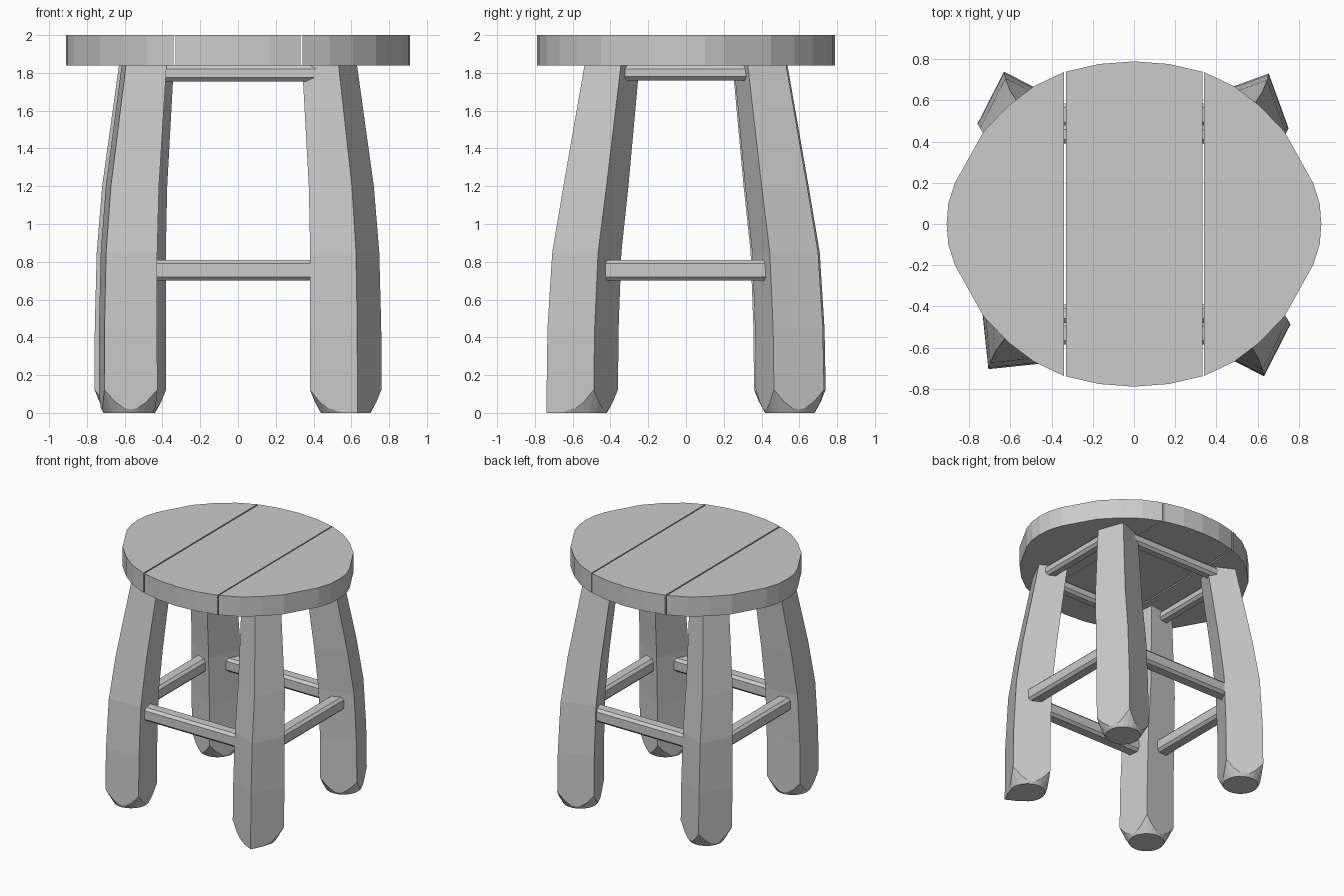
import bpy, bmesh
from math import radians, cos, sin, sqrt, pi
from mathutils import Vector, Matrix

if "Cube" in bpy.data.objects:
    bpy.data.objects.remove(bpy.data.objects["Cube"])


def make(name, bm):
    bmesh.ops.recalc_face_normals(bm, faces=bm.faces[:])
    me = bpy.data.meshes.new(name)
    bm.to_mesh(me)
    bm.free()
    ob = bpy.data.objects.new(name, me)
    bpy.context.collection.objects.link(ob)
    return ob


# Seat: oval outline cut into three planks
quarter = [(0.91, 0), (0.902, 0.1), (0.87, 0.2), (0.73, 0.45), (0.61, 0.575),
           (0.485, 0.67), (0.34, 0.738), (0.17, 0.777), (0, 0.79)]
half = quarter + [(-x, y) for x, y in reversed(quarter[:-1])]
outline = half + [(x, -y) for x, y in reversed(half[1:-1])]


def plank(name, x0, x1):
    bm = bmesh.new()
    f = bm.faces.new([bm.verts.new((x, y, 1.84)) for x, y in outline])
    for x, n in ((x0, -1), (x1, 1)):
        bmesh.ops.bisect_plane(bm, geom=bm.verts[:] + bm.edges[:] + bm.faces[:],
                               plane_co=(x, 0, 0), plane_no=(n, 0, 0), clear_outer=True)
    ext = bmesh.ops.extrude_face_region(bm, geom=bm.faces[:], use_keep_orig=True)
    for v in ext["geom"]:
        if isinstance(v, bmesh.types.BMVert):
            v.co.z = 2.0
    make(name, bm)


plank("seat_plank_left", -1, -0.341)
plank("seat_plank_middle", -0.330, 0.332)
plank("seat_plank_right", 0.341, 1)

# Legs: bent, tapered square posts with a pencil-cut foot
# level: z, centre |x|, centre |y|, half width
levels = [(0.45, 0.57, 0.545, 0.140), (0.85, 0.565, 0.525, 0.136),
          (1.2, 0.547, 0.477, 0.128), (1.84, 0.485, 0.392, 0.108)]
FOOT = (0.57, 0.55, 0.141)


def leg(name, sx, sy, angle, dx=0, sharp=None):
    bm = bmesh.new()
    rot = Matrix.Rotation(radians(angle), 3, 'Z')

    def vert(x, y, z, cx, cy):
        return bm.verts.new(rot @ Vector((x, y, z)) + Vector((sx * cx + dx, sy * cy, 0)))

    cx, cy, h = FOOT
    N = 24
    sole, arc = [], []
    for i in range(N):
        a = 2 * pi * i / N + pi / 4          # index 0 is a corner
        c, s = cos(a), sin(a)
        r = h / max(abs(c), abs(s))
        z = (r - 0.93 * h) * 1.8
        r0 = 0.93 * h
        if sharp is not None:                # one corner stays uncut
            d = min((i - sharp * 6) % N, (sharp * 6 - i) % N)
            if d < 3:
                z, r0 = 0.004, r * 0.995
        sole.append(vert(r0 * c, r0 * s, 0, cx, cy))
        arc.append(vert(r * c, r * s, z, cx, cy))
    bm.faces.new(sole)
    for i in range(N):
        j = (i + 1) % N
        bm.faces.new((sole[i], sole[j], arc[j], arc[i]))
    prev = None
    for z, cx, cy, h in levels:
        ring = [vert(px * h, py * h, z, cx, cy)
                for px, py in ((1, 1), (-1, 1), (-1, -1), (1, -1))]
        for k in range(4):
            m = (k + 1) % 4
            low = [prev[k], prev[m]] if prev else [arc[(6 * k + t) % N] for t in range(7)]
            bm.faces.new(low + [ring[m], ring[k]])
        prev = ring
    bm.faces.new(prev)
    make(name, bm)


leg("front_left_leg", -1, -1, 6, dx=-0.012)
leg("front_right_leg", 1, -1, -27, sharp=3)
leg("back_right_leg", 1, 1, 20)
leg("back_left_leg", -1, 1, -27)


# Rails: chamfered bars running between the legs
def rail(name, centre, size):
    bm = bmesh.new()
    bmesh.ops.create_cube(bm, size=1, matrix=Matrix.Translation(centre)
                          @ Matrix.Diagonal((*size, 1)))
    axis = 0 if size[0] > size[1] else 1
    long_edges = [e for e in bm.edges
                  if abs(e.verts[0].co[axis] - e.verts[1].co[axis]) > 0.3]
    bmesh.ops.bevel(bm, geom=long_edges, offset=0.02, segments=1, affect='EDGES')
    make(name, bm)


for side, s in (("front", -1), ("back", 1)):
    rail(side + "_lower_rail", (0, s * 0.53, 0.755), (1.02, 0.11, 0.11))
    rail(side + "_upper_rail", (0, s * 0.435, 1.798), (0.9, 0.09, 0.085))
for side, s in (("left", -1), ("right", 1)):
    rail(side + "_lower_rail", (s * 0.61, 0, 0.755), (0.11, 0.96, 0.11))
    rail(side + "_upper_rail", (s * 0.54, 0.01, 1.8), (0.09, 0.68, 0.08))
